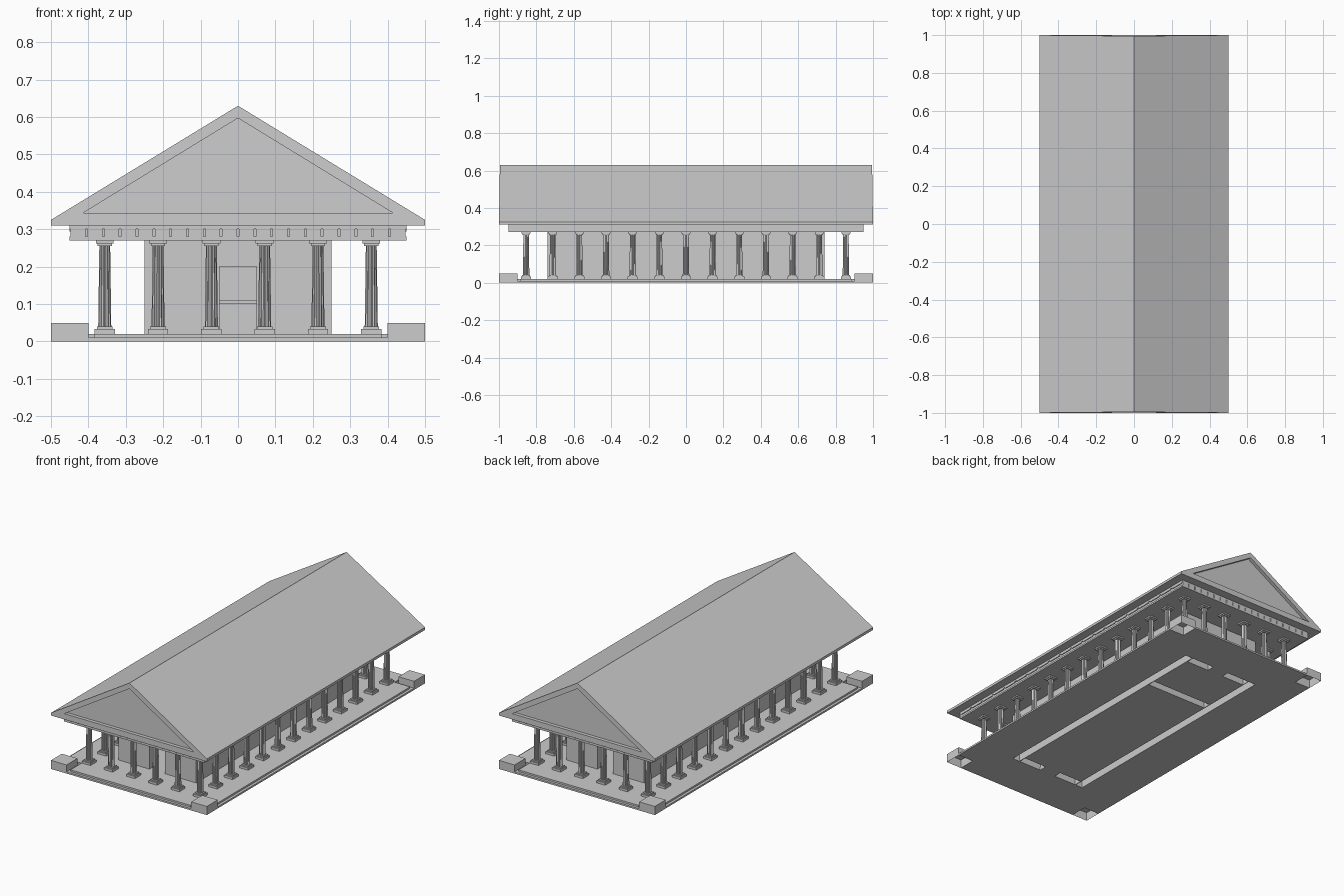
import bpy, bmesh
from math import cos, sin, pi
from mathutils import Matrix, Vector

if "Cube" in bpy.data.objects:
    bpy.data.objects.remove(bpy.data.objects["Cube"], do_unlink=True)

stone = bpy.data.materials.new("grey stone")
stone.use_nodes = True
grey = (0.604, 0.604, 0.604, 1)
stone.diffuse_color = grey
stone.node_tree.nodes["Principled BSDF"].inputs["Base Color"].default_value = grey


def finish(bm, name):
    mesh = bpy.data.meshes.new(name)
    bm.to_mesh(mesh)
    bm.free()
    mesh.materials.append(stone)
    obj = bpy.data.objects.new(name, mesh)
    bpy.context.collection.objects.link(obj)
    return obj


def box(bm, x0, x1, y0, y1, z0, z1, open_bottom=False):
    size = Vector((x1 - x0, y1 - y0, z1 - z0))
    mid = Vector((x0 + x1, y0 + y1, z0 + z1)) / 2
    made = bmesh.ops.create_cube(bm, size=1, matrix=Matrix.Translation(mid) @ Matrix.Diagonal(size.to_4d()))
    if open_bottom:
        faces = {f for v in made["verts"] for f in v.link_faces}
        low = [f for f in faces if f.calc_center_median().z < z0 + 1e-5]
        bmesh.ops.delete(bm, geom=low, context="FACES_ONLY")


def loft(bm, loops, caps=True):
    rings = [[bm.verts.new(p) for p in loop] for loop in loops]
    for low, high in zip(rings, rings[1:]):
        for i in range(len(low)):
            j = (i + 1) % len(low)
            bm.faces.new((low[i], low[j], high[j], high[i]))
    if caps:
        bm.faces.new(rings[0][::-1])
        bm.faces.new(rings[-1])
    bmesh.ops.recalc_face_normals(bm, faces=bm.faces)


# Inner hall walls with a doorway at each end and a cross wall
footprints = [(-0.25, -0.2, -0.74, 0.74), (0.2, 0.25, -0.74, 0.74), (-0.2, 0.2, 0.36, 0.41)]
for y0, y1 in ((-0.74, -0.69), (0.69, 0.74)):
    footprints += [(-0.2, -0.05, y0, y1), (0.05, 0.2, y0, y1)]
bm = bmesh.new()
for foot in footprints:
    box(bm, *foot, 0, 0.27, True)
for y0, y1 in ((-0.74, -0.69), (0.69, 0.74)):
    box(bm, -0.05, 0.05, y0, y1, 0.2, 0.27)
finish(bm, "hall_walls")


# Stepped platform with notched corners
def platform_loop(inset, z):
    x, y = 0.5 - inset, 1 - inset
    quarter = [(x, 0.9 - inset), (0.4 - inset, 0.9 - inset), (0.4 - inset, y)]
    half = quarter + [(-a, b) for a, b in reversed(quarter)]
    return [(a, b, z) for a, b in half + [(-a, -b) for a, b in half]]


bm = bmesh.new()
loft(bm, [platform_loop(0, 0), platform_loop(0, 0.01), platform_loop(0.015, 0.01), platform_loop(0.015, 0.02)])
platform = finish(bm, "platform")

# Open the platform below the hollow walls
margin = 0.002
for x0, x1, y0, y1 in footprints:
    bm = bmesh.new()
    box(bm, x0 + margin, x1 - margin, y0 + margin, y1 - margin, -0.01, 0.03)
    bmesh.ops.recalc_face_normals(bm, faces=bm.faces)
    cutter = finish(bm, "wall_cutter")
    cutter.hide_render = True
    cut = platform.modifiers.new("wall_slot", "BOOLEAN")
    cut.operation = "DIFFERENCE"
    cut.solver = "EXACT"
    cut.object = cutter
    bpy.context.view_layer.objects.active = platform
    bpy.ops.object.modifier_apply(modifier=cut.name)
    bpy.data.objects.remove(cutter, do_unlink=True)

# Corner blocks, hollow underneath
bm = bmesh.new()
for sx in (-1, 1):
    for sy in (-1, 1):
        xs, ys = sorted((sx * 0.4, sx * 0.5)), sorted((sy * 0.9, sy))
        box(bm, *xs, *ys, 0, 0.05, True)
finish(bm, "corner_blocks")

# Altar in the hall
bm = bmesh.new()
box(bm, -0.09, 0.09, 0.24, 0.32, 0.02, 0.1)
box(bm, -0.1, 0.1, 0.23, 0.33, 0.1, 0.11)
finish(bm, "altar")


# Fluted columns around all four sides
def fluted_ring(radius, z, count=24):
    radii = [radius * (0.86 if k % 2 else 1) for k in range(count)]
    return [(r * cos(2 * pi * k / count), r * sin(2 * pi * k / count), z) for k, r in enumerate(radii)]


bm = bmesh.new()
loft(bm, [fluted_ring(0.0175, 0.038), fluted_ring(0.0145, 0.257)])
for half, z0, z1 in ((0.027, 0.02, 0.033), (0.021, 0.033, 0.04),
                     (0.019, 0.255, 0.262), (0.024, 0.262, 0.272)):
    box(bm, -half, half, -half, half, z0, z1)
first = finish(bm, "column")
step = 0.1425
for i in range(6):
    for j in range(13):
        if i in (0, 5) or j in (0, 12):
            column = bpy.data.objects.new("column", first.data)
            column.location = ((i - 2.5) * step, (j - 6) * step, 0)
            bpy.context.collection.objects.link(column)
bpy.data.objects.remove(first, do_unlink=True)

# Entablature: bands with a row of dentils between them
bm = bmesh.new()
box(bm, -0.45, 0.45, -0.95, 0.95, 0.27, 0.28)
box(bm, -0.445, 0.445, -0.94, 0.94, 0.28, 0.3)
box(bm, -0.45, 0.45, -0.95, 0.95, 0.3, 0.31)
finish(bm, "entablature")
bm = bmesh.new()
count = 20
for k in range(count):
    x, y = ((k + 0.5) / count - 0.5) * 0.9, ((k + 0.5) / count - 0.5) * 1.9
    for s in (-1, 1):
        box(bm, x - 0.02, x + 0.02, s * 0.945 - 0.005, s * 0.945 + 0.005, 0.28, 0.3)
        box(bm, s * 0.4475 - 0.0025, s * 0.4475 + 0.0025, y - 0.04, y + 0.04, 0.294, 0.3)
finish(bm, "dentils")


# Gabled roof with sunken pediments, ends leaning in slightly
def gable(y_sign, triangle, depth=0.0):
    return [(x, y_sign * (1 - depth - 0.005 * (z - 0.31) / 0.32), z) for x, z in triangle]


outer = [(-0.5, 0.325), (-0.5, 0.31), (0, 0.31), (0.5, 0.31), (0.5, 0.325), (0, 0.63)]
inner = [(-0.415, 0.343), (-0.415, 0.343), (0, 0.343), (0.415, 0.343), (0.415, 0.343), (0, 0.597)]
bm = bmesh.new()
loft(bm, [gable(-1, inner, 0.02), gable(-1, inner), gable(-1, outer),
          gable(1, outer), gable(1, inner), gable(1, inner, 0.02)])
bmesh.ops.remove_doubles(bm, verts=bm.verts, dist=0.0001)
bmesh.ops.recalc_face_normals(bm, faces=bm.faces)
finish(bm, "roof")
